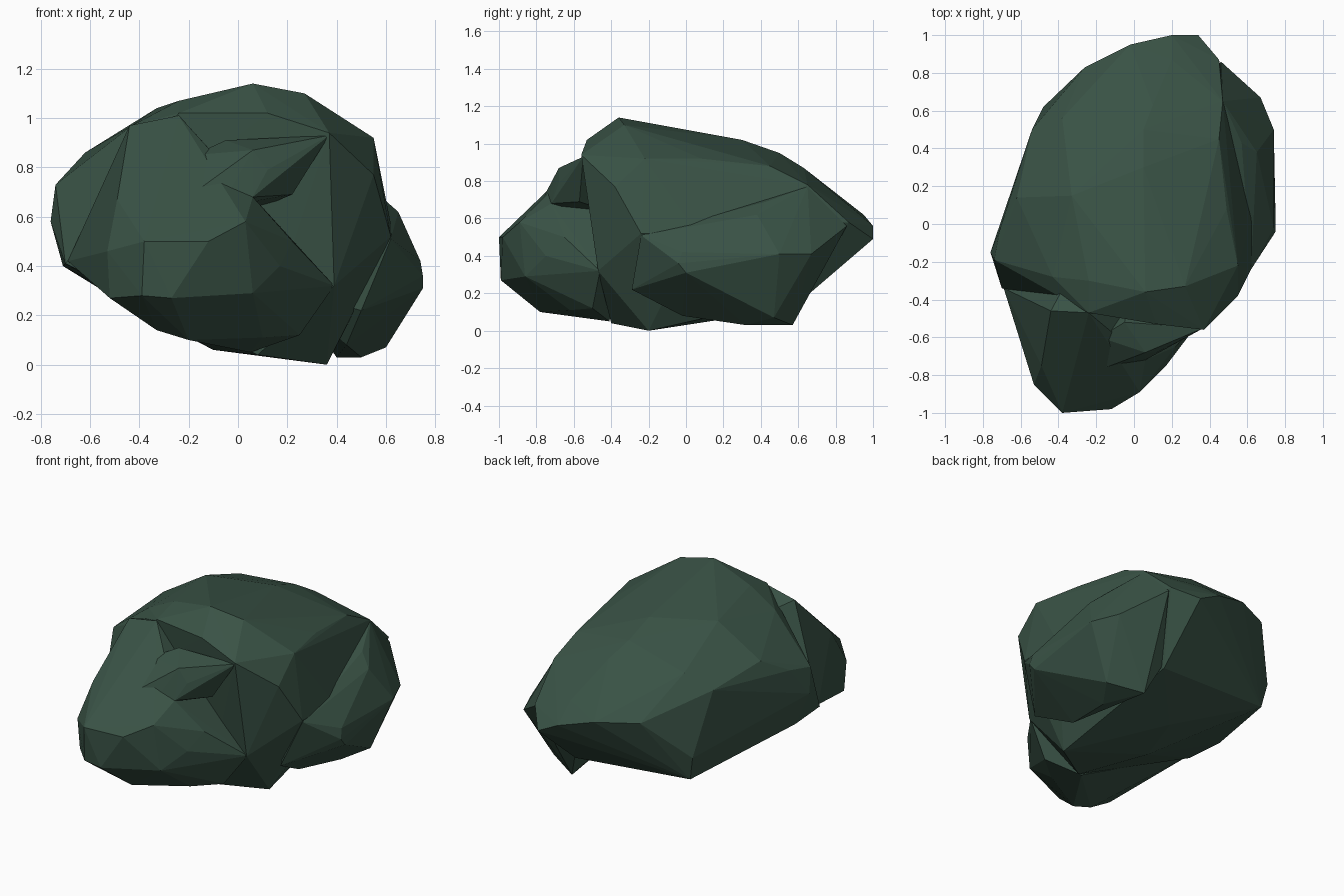
import bpy
import bmesh
from mathutils import Vector

default_cube = bpy.data.objects.get("Cube")
if default_cube:
    bpy.data.objects.remove(default_cube, do_unlink=True)

# One dark mossy green for the whole boulder
moss_green = bpy.data.materials.new("moss_green")
moss_green.use_nodes = True
colour = (0.041, 0.085, 0.06, 1)
moss_green.diffuse_color = colour
moss_green.node_tree.nodes["Principled BSDF"].inputs["Base Color"].default_value = colour


def chiselled_mass(name, corners):
    """Make a flat-faceted convex lump from its corners, given in hundredths."""
    bm = bmesh.new()
    for corner in corners:
        bm.verts.new(Vector(corner) / 100)
    hull = bmesh.ops.convex_hull(bm, input=bm.verts[:])
    unused = {item for item in hull["geom_interior"] + hull["geom_unused"]
              if isinstance(item, bmesh.types.BMVert)}
    bmesh.ops.delete(bm, geom=list(unused), context="VERTS")
    bmesh.ops.recalc_face_normals(bm, faces=bm.faces[:])
    mesh = bpy.data.meshes.new(name)
    bm.to_mesh(mesh)
    bm.free()
    mesh.materials.append(moss_green)
    lump = bpy.data.objects.new(name, mesh)
    bpy.context.collection.objects.link(lump)
    return lump


def fuse(target, lump):
    """Weld a lump into the target and discard the leftover piece."""
    union = target.modifiers.new("union", "BOOLEAN")
    union.operation = "UNION"
    union.solver = "EXACT"
    union.object = lump
    bpy.context.view_layer.objects.active = target
    bpy.ops.object.modifier_apply(modifier=union.name)
    bpy.data.objects.remove(lump, do_unlink=True)


# Main mass: crown, right shoulder, left flank, back rim, underside
boulder = chiselled_mass("boulder", [
    (6, -36, 114), (27, -33, 110), (10, -4, 106), (5, 30, 102), (5, 50, 95),
    (10, 63, 87), (20, 87, 67), (-33, 15, 104), (-24, -30, 107),
    (37, -56, 94), (55, -22, 92), (49, 8, 92), (45, 45, 88), (47, 65, 78),
    (55, -38, 77), (62, -24, 52), (63, 6, 52), (45, 87, 58), (-38, 56, 88),
    (-76, -15, 58), (-74, -19, 73), (-71, -3, 76), (-62, 14, 86),
    (-70, -34, 41), (-71, -8, 40), (-54, 50, 79), (-48, 62, 39),
    (-45, 60, 24), (-26, 83, 63), (-2, 95, 62), (20, 100, 56), (34, 100, 49),
    (32, 65, 19), (-10, 0, 6), (0, 32, 8), (36, -20, 0), (8, -40, 4),
    (39, -47, 32), (12, -53, 102), (-24, -47, 102), (-43, -28, 97),
])

# Front snout: low lobe below the brow, blending into both flanks
snout = chiselled_mass("snout", [
    (-38, -100, 50), (-12, -98, 50), (-27, -99, 27), (-39, -98, 28),
    (6, -86, 29), (3, -89, 58), (-23, -81, 66), (-53, -85, 46),
    (-52, -84, 27), (-49, -75, 67), (-54, -58, 45), (-20, -78, 10),
    (10, -62, 11), (17, -75, 40), (22, -65, 50), (6, -72, 68),
    (-44, -46, 97), (-24, -47, 101), (-30, -20, 90), (-69, -34, 42),
    (-52, -45, 74), (25, -50, 12), (39, -46, 32), (5, -41, 5), (-33, -78, 14),
])

# Brow knuckle dropping from the crown onto the snout
brow = chiselled_mass("brow", [
    (6, -68, 87), (12, -68, 79), (-7, -70, 79), (-18, -60, 85), (-23, -79, 66),
    (-7, -76, 64), (6, -72, 68), (22, -57, 69), (37, -55, 93), (10, -55, 90),
    (-5, -52, 91), (0, -30, 60),
])

# Right ledge: low shelf along the side and back
ledge = chiselled_mass("ledge", [
    (75, -4, 36), (74, -2, 42), (75, 0, 31), (74, 50, 41), (67, 67, 41),
    (60, 47, 7), (50, 32, 3), (40, 57, 3), (33, 64, 20), (64, 8, 21),
    (62, -24, 51), (50, -29, 22), (66, 5, 50), (65, 38, 62), (57, 43, 69),
    (47, 65, 77), (46, 86, 56), (44, -2, 8), (20, 30, 30),
])

for lump in (snout, brow, ledge):
    fuse(boulder, lump)

# Crisp, flat facets throughout
for face in boulder.data.polygons:
    face.use_smooth = False
    face.material_index = 0
